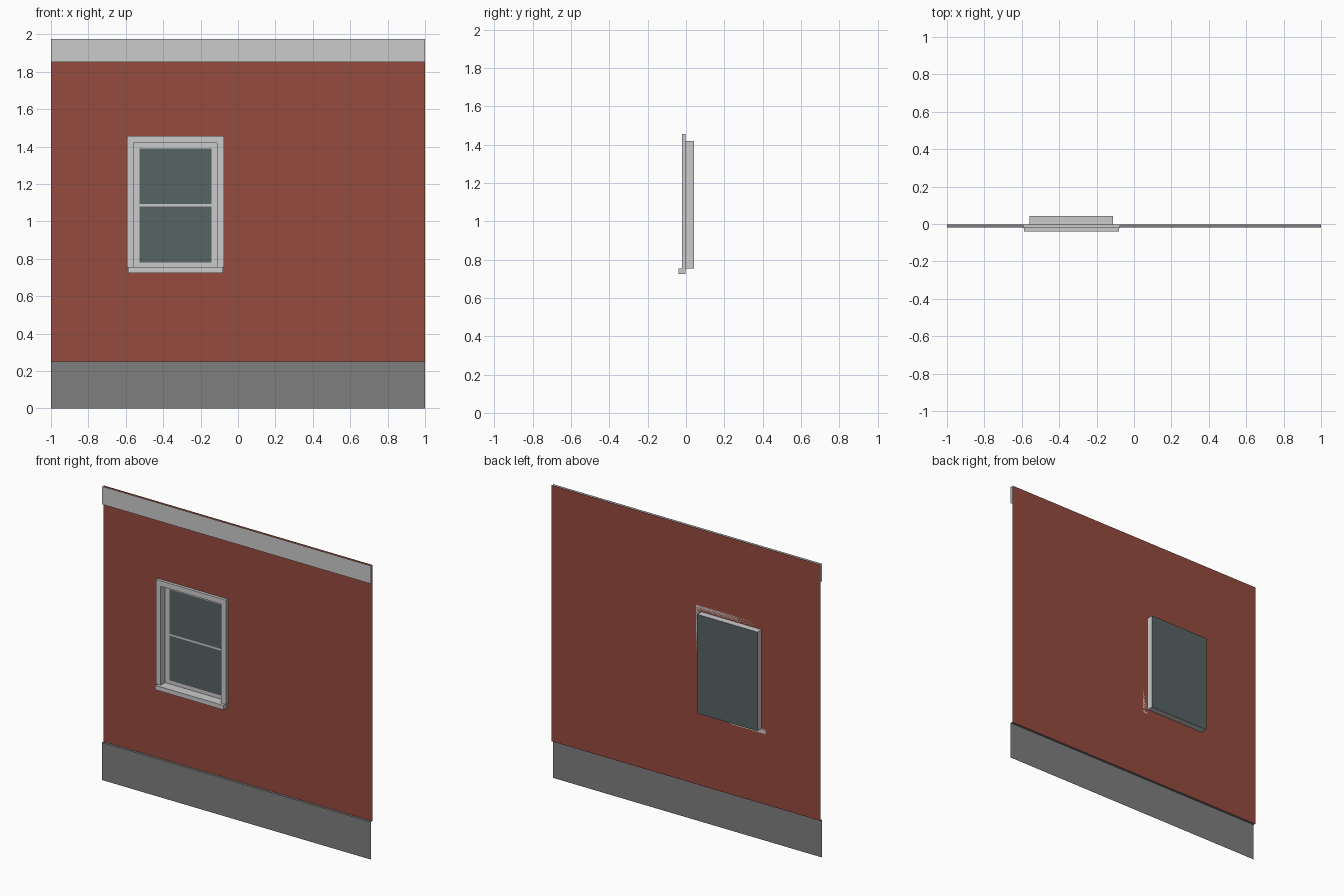
import bpy

if "Cube" in bpy.data.objects:
    bpy.data.objects.remove(bpy.data.objects["Cube"])

WALL_Y, FACE_Y = -0.002, -0.018       # brick plane, plinth/cornice plane
X0, X1, Z0, Z1 = -0.56, -0.113, 0.755, 1.42   # window opening
BACK_Y, SASH_Y = 0.042, 0.026

def material(name, rgb):
    m = bpy.data.materials.new(name)
    m.diffuse_color = (*rgb, 1)
    m.use_nodes = True
    m.node_tree.nodes["Principled BSDF"].inputs["Base Color"].default_value = m.diffuse_color
    return m

brick = material("brick_red", (0.307, 0.071, 0.050))
stone = material("dark_stone", (0.212, 0.212, 0.212))
pane = material("dark_glass", (0.094, 0.125, 0.131))

def mesh(name, verts, faces, mat=None):
    me = bpy.data.meshes.new(name)
    me.from_pydata(verts, [], faces)
    ob = bpy.data.objects.new(name, me)
    bpy.context.collection.objects.link(ob)
    if mat:
        me.materials.append(mat)
    return ob

def box(name, x0, x1, y0, y1, z0, z1, mat=None):
    v = [(x, y, z) for x in (x0, x1) for y in (y0, y1) for z in (z0, z1)]
    f = [(0, 1, 3, 2), (4, 6, 7, 5), (0, 4, 5, 1), (2, 3, 7, 6), (0, 2, 6, 4), (1, 5, 7, 3)]
    return mesh(name, v, f, mat)

def ring(x0, x1, y, z0, z1):
    return [(x0, y, z0), (x1, y, z0), (x1, y, z1), (x0, y, z1)]

def sheet(name, x0, x1, y, z0, z1, mat=None):
    return mesh(name, ring(x0, x1, y, z0, z1), [(0, 1, 2, 3)], mat)

# Brick wall sheet with a window opening
hole = ring(X0, X1, WALL_Y, Z0, Z1)
faces = [(i, (i + 1) % 4, 4 + (i + 1) % 4, 4 + i) for i in range(4)]
mesh("brick_wall", ring(-1, 1, WALL_Y, 0.252, 1.974) + hole, faces, brick)

# Plinth with its top ledge, and cornice band
ledge = [(1, WALL_Y, 0.252), (-1, WALL_Y, 0.252)]
mesh("plinth", ring(-1, 1, FACE_Y, 0, 0.252) + ledge, [(0, 1, 2, 3), (3, 2, 4, 5)], stone)
sheet("cornice_band", -1, 1, FACE_Y, 1.853, 1.974)

# Deep window reveal (open tube)
tube = [(i, 4 + i, 4 + (i + 1) % 4, (i + 1) % 4) for i in range(4)]
mesh("window_reveal", hole + ring(X0, X1, BACK_Y, Z0, Z1), tube)

# Casing around three sides, and the projecting sill
casing = [(-0.594, Z0), (X0, Z0), (X0, Z1), (X1, Z1), (X1, Z0),
          (-0.074, Z0), (-0.074, 1.457), (-0.594, 1.457)]
n = len(casing)
cv = [(x, y, z) for y in (-0.021, WALL_Y) for x, z in casing]
cf = [tuple(range(n)), tuple(range(2 * n - 1, n - 1, -1))]
cf += [(i, n + i, n + (i + 1) % n, (i + 1) % n) for i in range(n)]
mesh("window_casing", cv, cf)
box("window_sill", -0.588, -0.08, -0.04, WALL_Y, 0.725, Z0)

# Flat sash: a grid whose middle-column cells are the two glass panes
xs = (X0, -0.527, -0.142, X1)
zs = (Z0, 0.779, 1.08, 1.092, 1.39, Z1)
sv = [(x, SASH_Y, z) for z in zs for x in xs]
cells = [(c, r) for r in range(5) for c in range(3)]
sash = mesh("window_sash", sv, [(r * 4 + c, r * 4 + c + 1, r * 4 + c + 5, r * 4 + c + 4)
                                for c, r in cells])
sash.data.materials.append(material("sash_grey", (0.58, 0.58, 0.58)))
sash.data.materials.append(pane)
for poly, (c, r) in zip(sash.data.polygons, cells):
    poly.material_index = int(c == 1 and r in (1, 3))

# Glass seen from behind
sheet("rear_glass", X0, X1, BACK_Y, Z0, Z1, pane)
